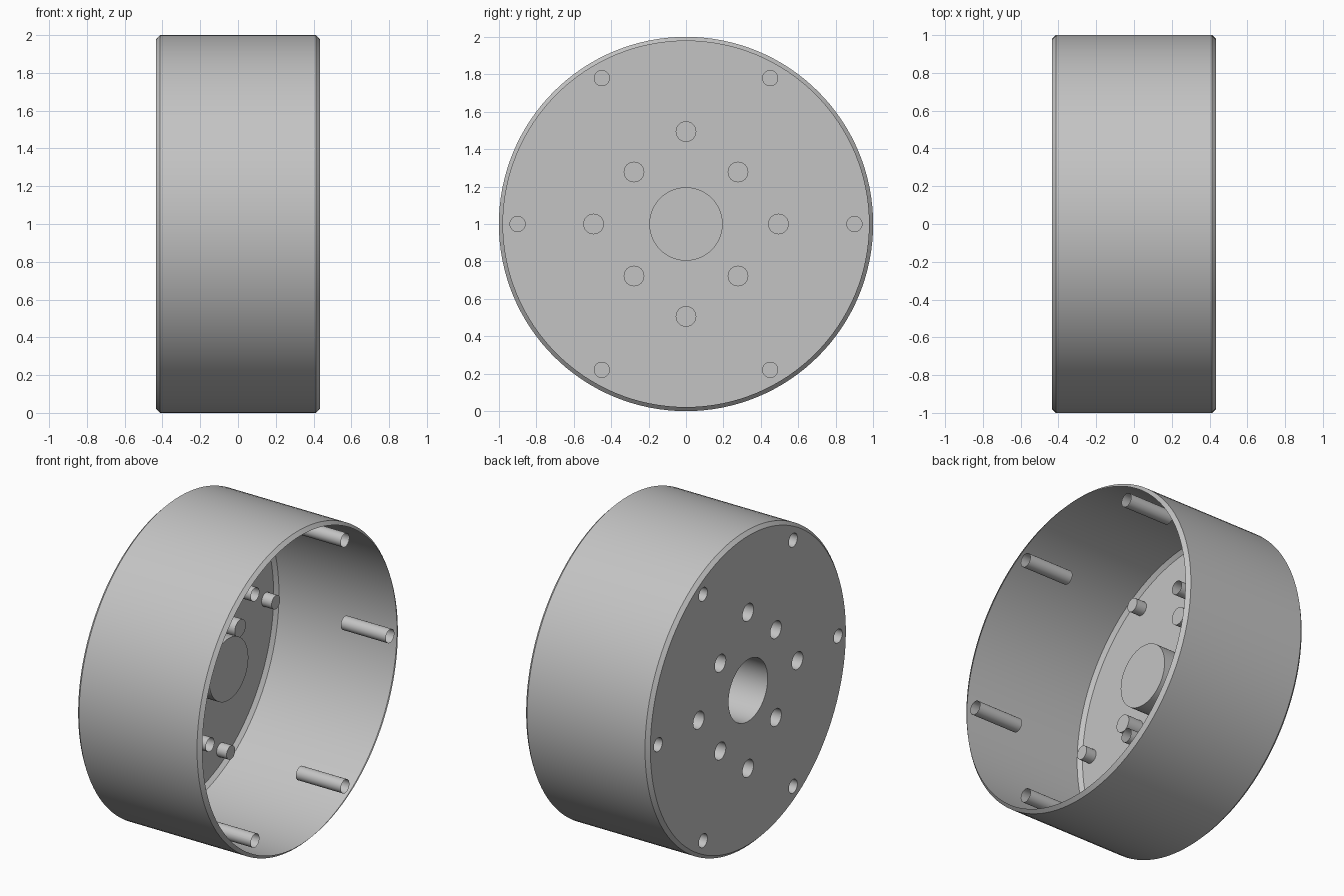
import bpy, bmesh, math
from mathutils import Matrix

if "Cube" in bpy.data.objects:
    bpy.data.objects.remove(bpy.data.objects["Cube"], do_unlink=True)

HALF = 0.435      # half width of the drum
CHAMFER = 0.022

grey = bpy.data.materials.new("plain_grey")
grey.use_nodes = True
colour = (0.55, 0.55, 0.55, 1)
grey.diffuse_color = colour
grey.node_tree.nodes["Principled BSDF"].inputs["Base Color"].default_value = colour


def x_cylinder(bm, x0, x1, y, z, r0, r1, segments, caps=True):
    """Add a cylinder or cone frustum running along x."""
    place = Matrix.Translation(((x0 + x1) / 2, y, z)) @ Matrix.Rotation(math.pi / 2, 4, 'Y')
    bmesh.ops.create_cone(bm, cap_ends=caps, segments=segments, radius1=r0,
                          radius2=r1, depth=x1 - x0, matrix=place)


def make_object(name, bm):
    bmesh.ops.recalc_face_normals(bm, faces=bm.faces)
    mesh = bpy.data.meshes.new(name)
    bm.to_mesh(mesh)
    bm.free()
    mesh.materials.append(grey)
    obj = bpy.data.objects.new(name, mesh)
    bpy.context.collection.objects.link(obj)
    return obj


# Drum body with both rims chamfered
bm = bmesh.new()
x_cylinder(bm, -HALF, HALF, 0, 1, 1, 1, 128)
rims = [e for e in bm.edges if abs(e.verts[0].co.x - e.verts[1].co.x) < 1e-4]
bmesh.ops.bevel(bm, geom=rims, offset=CHAMFER, segments=1, affect='EDGES')
drum = make_object("drum_shell", bm)

# Blind holes: a centre bore, eight mounting holes and a bolt circle on each side
bm = bmesh.new()
OUT = HALF + 0.05
x_cylinder(bm, -OUT, -HALF + 0.37, 0, 1, 0.196, 0.196, 64)
for i in range(8):
    a = i * math.pi / 4
    r = 0.393 if i % 2 else 0.494
    x_cylinder(bm, -OUT, -HALF + 0.105, r * math.cos(a), 1 + r * math.sin(a), 0.055, 0.055, 32)
for i in range(6):
    a = i * math.pi / 3
    y, z = 0.9 * math.cos(a), 1 + 0.9 * math.sin(a)
    x_cylinder(bm, -OUT, -HALF + 0.07, y, z, 0.043, 0.043, 32)
    x_cylinder(bm, HALF - 0.315, OUT, y, z, 0.043, 0.043, 32)
holes = make_object("hole_cutters", bm)
holes.hide_render = True

# Drill the holes
cut = drum.modifiers.new("drill", 'BOOLEAN')
cut.operation = 'DIFFERENCE'
cut.solver = 'EXACT'
cut.object = holes
bpy.context.view_layer.update()
drilled = bpy.data.meshes.new_from_object(
    drum.evaluated_get(bpy.context.evaluated_depsgraph_get()))
drum.modifiers.clear()
drum.data = drilled
bpy.data.objects.remove(holes, do_unlink=True)

# Leave the left end open, showing the thin shell and the hole sleeves inside
bm = bmesh.new()
bm.from_mesh(drilled)
end = [f for f in bm.faces if f.normal.x > 0.99 and f.calc_center_median().x > HALF - 0.01]
bmesh.ops.delete(bm, geom=end, context='FACES')
bm.to_mesh(drilled)
bm.free()

bpy.ops.object.select_all(action='DESELECT')
drum.select_set(True)
bpy.context.view_layer.objects.active = drum
bpy.ops.object.shade_smooth_by_angle(angle=math.radians(30))
